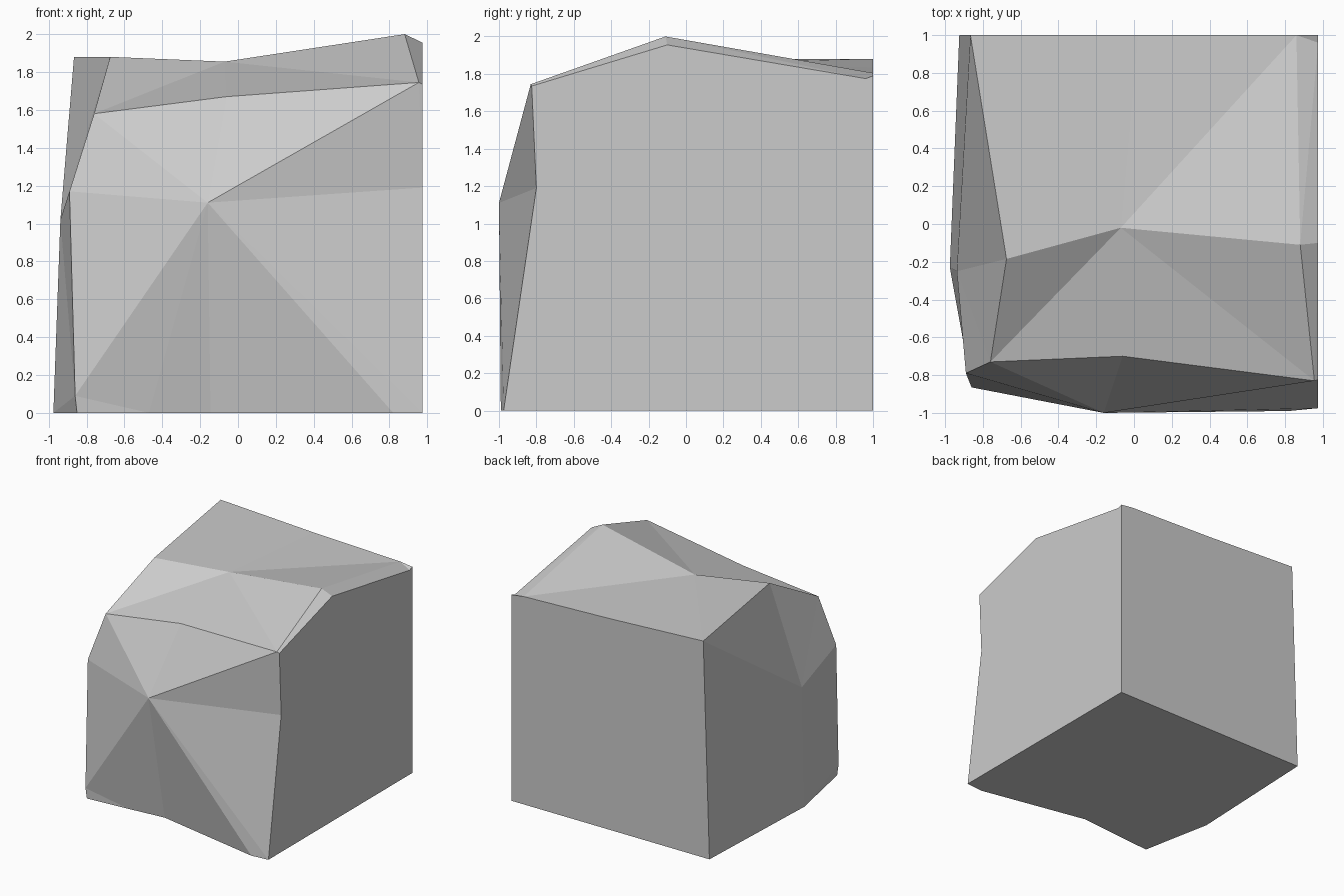
import bpy, bmesh

if "Cube" in bpy.data.objects:
    bpy.data.objects.remove(bpy.data.objects["Cube"])

# Named corners of the chiselled block
P = dict(
    # front: hub, top lip, right edge, foot line, left edge
    front_hub=(-.16, -1, 1.11), lip_l=(-.76, -.73, 1.58), lip_m=(-.06, -.70, 1.67),
    lip_r=(.955, -.83, 1.745), lip_end=(.975, -.825, 1.735), edge_r=(.975, -.80, 1.19),
    foot_r=(.975, -.975, 0), foot_r2=(.82, -.99, 0), foot_m=(-.145, -.80, 0),
    foot_l2=(-.47, -.83, 0), foot_l=(-.85, -.86, 0), heel_l=(-.86, -.865, .09),
    edge_l=(-.89, -.79, 1.17),
    # left side
    left_hub=(-.938, -.25, 1.02), left_foot=(-.975, -.23, 0),
    back_foot_l=(-.925, 1, 0), back_top_l=(-.866, 1, 1.88),
    # top
    top_hub=(-.07, -.02, 1.855), shoulder=(-.675, -.185, 1.88), peak=(.88, -.11, 2.0),
    peak_end=(.975, -.10, 1.955), back_mid=(.02, 1, 1.835), back_ridge=(.86, 1, 1.805),
    corner=(.975, .96, 1.775), back_top_r=(.975, 1, 1.79), back_foot_r=(.975, 1, 0),
)

bm = bmesh.new()
V = {k: bm.verts.new(co) for k, co in P.items()}


def face(names):
    bm.faces.new([V[n] for n in names.split()])


def fan(hub, ring):
    """Facets radiating from one hub corner to a closed ring."""
    r = ring.split()
    for a, b in zip(r, r[1:] + r[:1]):
        face(f"{hub} {a} {b}")


# Three chiselled sides
fan("front_hub", "lip_l edge_l heel_l foot_l2 foot_m foot_r2 foot_r edge_r lip_r lip_m")
fan("left_hub", "edge_l lip_l shoulder back_top_l back_foot_l left_foot heel_l")
fan("top_hub", "shoulder lip_l lip_m lip_r peak back_ridge back_mid back_top_l")

# Small corner facets and the narrow bevel along the right top edge
for f in ("heel_l foot_l foot_l2", "heel_l left_foot foot_l",
          "lip_r edge_r lip_end", "lip_r lip_end peak_end", "lip_r peak_end peak",
          "peak peak_end corner", "peak corner back_ridge", "back_ridge corner back_top_r"):
    face(f)

# Flat cut sides: right, back, bottom
face("foot_r back_foot_r back_top_r corner peak_end lip_end edge_r")
face("back_foot_r back_foot_l back_top_l back_mid back_ridge back_top_r")
face("foot_r foot_r2 foot_m foot_l2 foot_l left_foot back_foot_l back_foot_r")

bmesh.ops.recalc_face_normals(bm, faces=bm.faces)
mesh = bpy.data.meshes.new("rock_block")
bm.to_mesh(mesh)
bm.free()
bpy.context.collection.objects.link(bpy.data.objects.new("rock_block", mesh))
